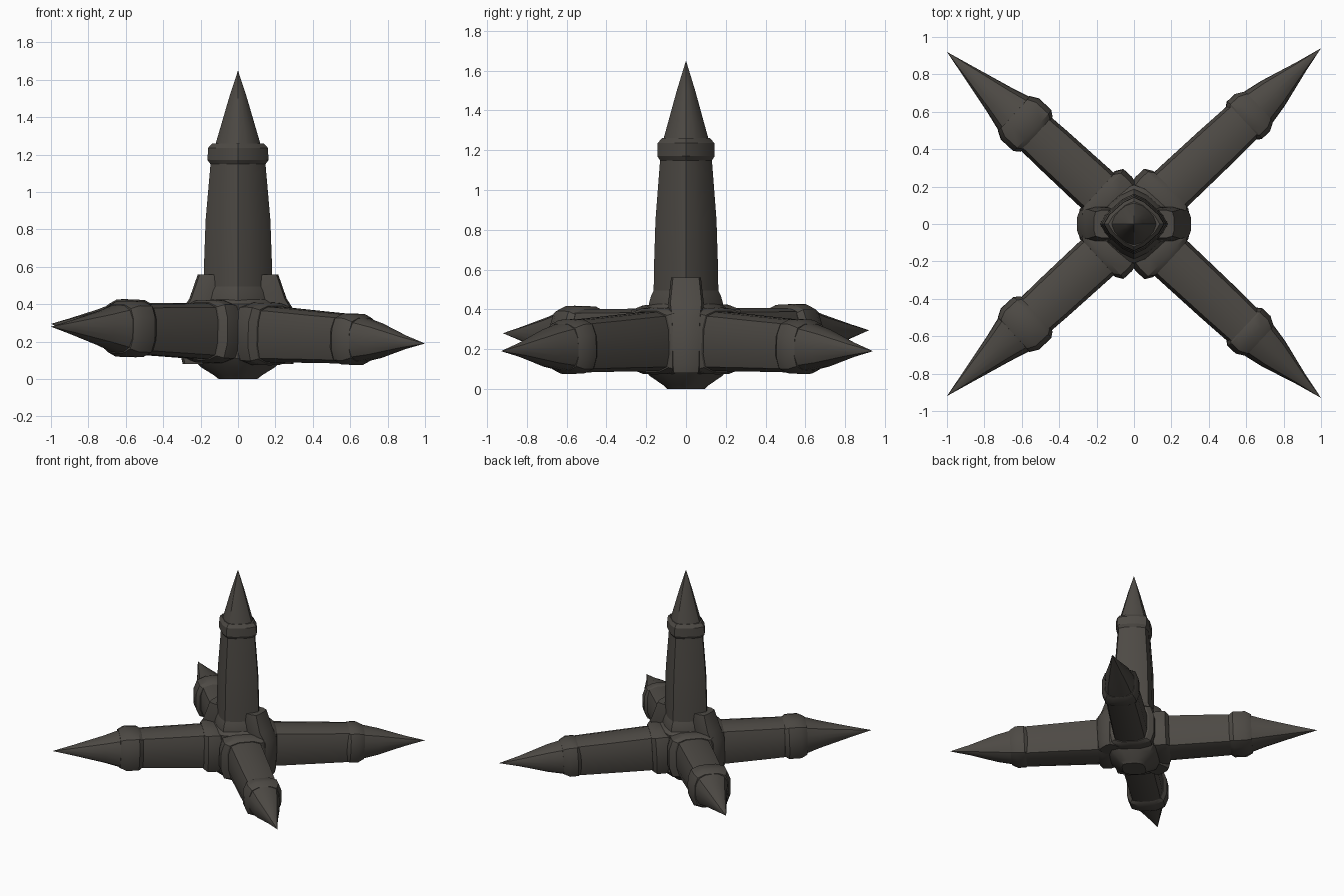
import bpy, bmesh, math
from mathutils import Vector

if "Cube" in bpy.data.objects:
    bpy.data.objects.remove(bpy.data.objects["Cube"])

iron = bpy.data.materials.new("dark iron")
iron.diffuse_color = (0.075, 0.068, 0.059, 1)
iron.use_nodes = True
iron.node_tree.nodes["Principled BSDF"].inputs["Base Color"].default_value = iron.diffuse_color
UP = Vector((0, 0, 1))


def loft(name, origin, axis, side, rings, power=4.5, scale=(1, 1), n=16):
    """Rounded-square sections along an axis; rings = (distance, half width, half height)."""
    origin, axis = Vector(origin), Vector(axis).normalized()
    u = Vector(side).normalized()
    v = axis.cross(u).normalized()
    bm = bmesh.new()
    loops = []
    for d, w, h in rings:
        loop = []
        for i in range(n):
            a = 2 * math.pi * i / n
            c, s = math.cos(a), math.sin(a)
            k = (abs(c) ** power + abs(s) ** power) ** (-1 / power)
            p = origin + axis * d + u * (w * k * c) + v * (h * k * s)
            loop.append(bm.verts.new((p.x * scale[0], p.y * scale[1], p.z)))
        loops.append(loop)
    for a, b in zip(loops, loops[1:]):
        for i in range(n):
            j = (i + 1) % n
            bm.faces.new((a[i], a[j], b[j], b[i]))
    bm.faces.new(loops[0][::-1])
    bm.faces.new(loops[-1])
    bmesh.ops.remove_doubles(bm, verts=bm.verts, dist=0.0005)
    bmesh.ops.recalc_face_normals(bm, faces=bm.faces)
    me = bpy.data.meshes.new(name)
    bm.to_mesh(me)
    bm.free()
    me.materials.append(iron)
    ob = bpy.data.objects.new(name, me)
    bpy.context.collection.objects.link(ob)
    bpy.context.view_layer.objects.active = ob
    bpy.ops.object.select_all(action='DESELECT')
    ob.select_set(True)
    bpy.ops.object.shade_smooth_by_angle(angle=math.radians(32))
    return ob


# four horizontal arms: tip, collar start, collar end, collar half size
HUB = Vector((0, 0, 0.25))
arms = [("back_right", (1, 0.94, 0.19), 0.80, 0.90, 0.137),
        ("front_right", (1, -0.93, 0.19), 0.80, 0.90, 0.137),
        ("back_left", (-1, 0.92, 0.295), 0.73, 0.86, 0.150),
        ("front_left", (-1, -0.92, 0.28), 0.73, 0.86, 0.150)]
for name, tip, c0, c1, r in arms:
    axis = Vector(tip) - HUB
    L = axis.length
    side = UP.cross(axis)
    # shaft
    loft(name + "_arm", HUB, axis, side,
         [(0.05, 0.128, 0.152), (0.3, 0.128, 0.148), (0.6, 0.124, 0.138), (c1 - 0.02, 0.116, 0.13)])
    # flange at the hub
    loft(name + "_root_flange", HUB, axis, side,
         [(0.12, 0.165, 0.158), (0.18, 0.178, 0.168), (0.24, 0.178, 0.166), (0.265, 0.14, 0.153)])
    # collar under the spike
    loft(name + "_collar", HUB, axis, side,
         [(c0 - 0.02, r - 0.022, r - 0.018), (c0 + 0.01, r, r), (c1 - 0.03, r, r),
          (c1 + 0.015, r - 0.025, r - 0.02)], power=3.6)
    # spike
    loft(name + "_spike", HUB, axis, side,
         [(c1 - 0.02, r - 0.018, r - 0.012), (c1 + 0.12, 0.092, 0.095),
          (L - 0.15, 0.036, 0.036), (L, 0, 0)], power=2.8)

# upright arm, flats facing the diagonals
DIAG = (1, 1, 0)
S = (1.05, 0.93)
loft("upright_arm", (0, 0, 0), UP, DIAG,
     [(0.3, 0.146, 0.146), (0.6, 0.143, 0.143), (0.85, 0.136, 0.136), (1.2, 0.112, 0.112)], scale=S)
loft("upright_root_flange", (0, 0, 0), UP, DIAG,
     [(0.3, 0.18, 0.18), (0.43, 0.165, 0.165), (0.47, 0.155, 0.155), (0.50, 0.142, 0.142)], scale=S)
loft("upright_collar", (0, 0, 0), UP, DIAG,
     [(1.14, 0.11, 0.11), (1.17, 0.128, 0.128), (1.235, 0.126, 0.126), (1.26, 0.108, 0.108)], scale=S)
loft("upright_spike", (0, 0, 0), UP, DIAG,
     [(1.22, 0.115, 0.115), (1.34, 0.084, 0.084), (1.5, 0.043, 0.043), (1.65, 0, 0)],
     power=2.8, scale=(1.03, 0.97))

# hub core with tapered foot
loft("hub_core", (0, 0, 0), UP, DIAG,
     [(0, 0.085, 0.085), (0.02, 0.105, 0.105), (0.065, 0.165, 0.165),
      (0.11, 0.2, 0.2), (0.4, 0.19, 0.19), (0.43, 0.16, 0.16)], power=3.5, scale=(1.05, 0.95))

# side lugs rising beside the upright arm
for name, s in (("right_lug", 1), ("left_lug", -1)):
    loft(name, (0, 0, 0), UP, (1, 0, 0),
         [(0.08, 0.09, 0.07), (0.12, 0.10, 0.075), (0.36, 0.10, 0.08),
          (0.43, 0.085, 0.09), (0.56, 0.075, 0.075)], power=5)
    ob = bpy.context.view_layer.objects.active
    for v in ob.data.vertices:
        z = v.co.z
        v.co.x += s * (0.205 if z < 0.4 else 0.175 if z < 0.5 else 0.14)
